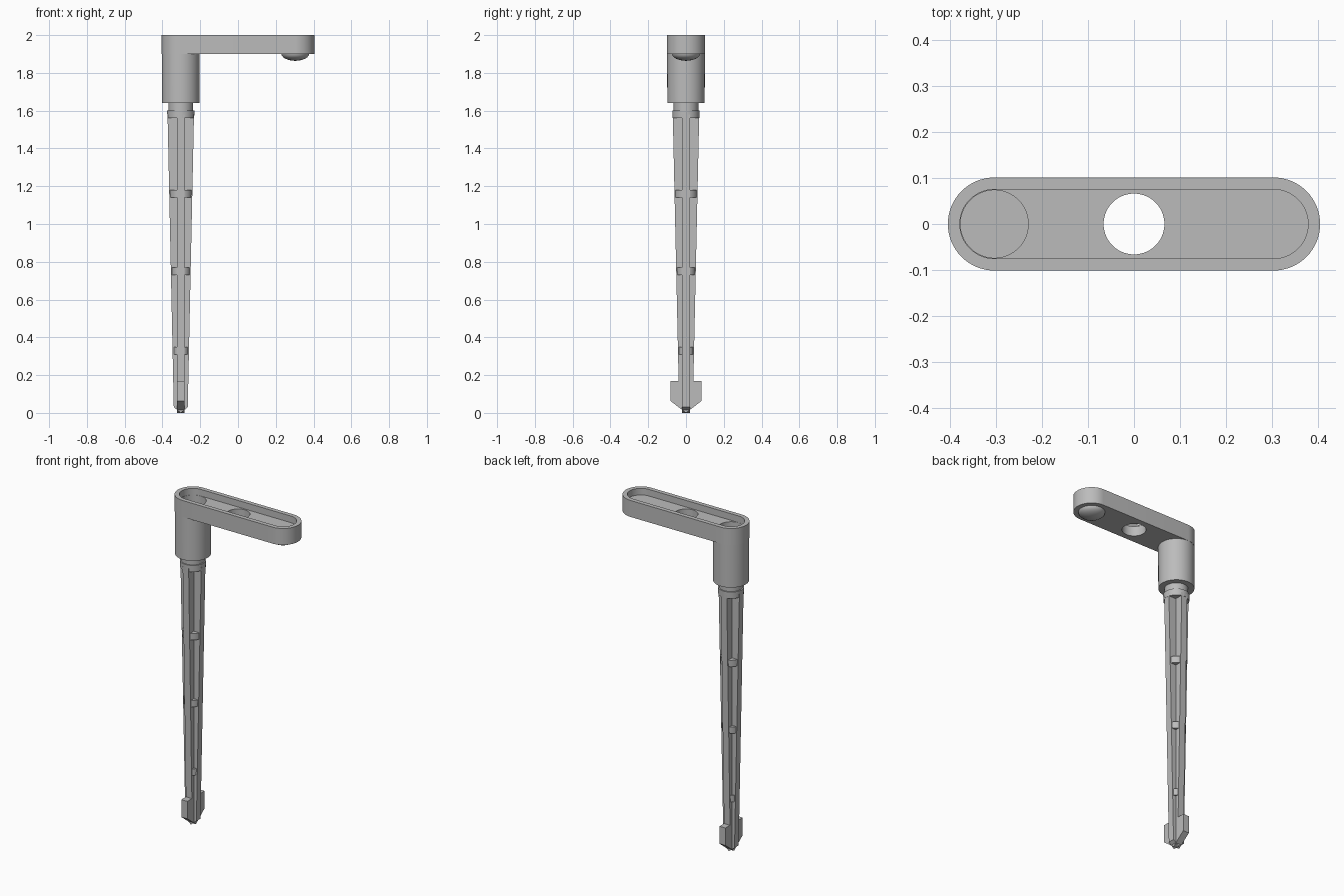
import bpy, bmesh, math
from mathutils import Vector

cube = bpy.data.objects.get("Cube")
if cube:
    bpy.data.objects.remove(cube)

grey = bpy.data.materials.new("plain grey")
grey.use_nodes = True
grey.diffuse_color = (0.5, 0.5, 0.5, 1)
grey.node_tree.nodes["Principled BSDF"].inputs["Base Color"].default_value = (0.5, 0.5, 0.5, 1)

AXIS = -0.303      # x of the barrel and stake; the arm's far end mirrors it
R_ARM = 0.101


def finish(name, bm):
    bmesh.ops.recalc_face_normals(bm, faces=bm.faces)
    mesh = bpy.data.meshes.new(name)
    bm.to_mesh(mesh)
    bm.free()
    mesh.materials.append(grey)
    ob = bpy.data.objects.new(name, mesh)
    bpy.context.collection.objects.link(ob)
    return ob


def prism(name, points, offset):
    """Extrude a closed outline of 3D points along offset."""
    bm = bmesh.new()
    face = bm.faces.new([bm.verts.new(p) for p in points])
    new = bmesh.ops.extrude_face_region(bm, geom=[face])["geom"]
    verts = [v for v in new if isinstance(v, bmesh.types.BMVert)]
    bmesh.ops.translate(bm, verts=verts, vec=offset)
    return finish(name, bm)


def stadium(name, radius, z0, z1, n=32):
    pts = []
    for side in (1, -1):
        for i in range(n + 1):
            a = math.pi * (i / n - 0.5)
            pts.append((side * (-AXIS + radius * math.cos(a)),
                        side * radius * math.sin(a), z0))
    return prism(name, pts, Vector((0, 0, z1 - z0)))


def lathe(name, x, profile, n=64):
    """Stack of rings from (radius, z) pairs, capped at both ends."""
    bm = bmesh.new()
    rings = [[bm.verts.new((x + r * math.cos(math.tau * i / n),
                            r * math.sin(math.tau * i / n), z)) for i in range(n)]
             for r, z in profile]
    for a, b in zip(rings, rings[1:]):
        for i in range(n):
            j = (i + 1) % n
            bm.faces.new((a[i], a[j], b[j], b[i]))
    bm.faces.new(rings[0])
    bm.faces.new(rings[-1])
    return finish(name, bm)


def smooth(ob):
    bpy.ops.object.select_all(action='DESELECT')
    ob.select_set(True)
    bpy.context.view_layer.objects.active = ob
    bpy.ops.object.shade_smooth_by_angle(angle=math.radians(30))


def combine(ob, other, operation):
    mod = ob.modifiers.new(operation.lower(), 'BOOLEAN')
    mod.operation = operation
    mod.solver = 'EXACT'
    mod.object = other
    bpy.context.view_layer.objects.active = ob
    bpy.ops.object.modifier_apply(modifier=mod.name)
    bpy.data.objects.remove(other)


# Arm with barrel, hollowed from above and pierced in the middle
arm = stadium("arm_and_barrel", R_ARM, 1.9, 2.0)
combine(arm, lathe("barrel", AXIS, [(0.099, 1.64), (0.1, 1.95)]), 'UNION')
combine(arm, stadium("recess_cutter", 0.075, 1.96, 2.1), 'DIFFERENCE')
combine(arm, lathe("bore_cutter", AXIS, [(0.0735, 1.67), (0.0735, 1.98)]), 'DIFFERENCE')
combine(arm, lathe("hole_cutter", 0, [(0.066, 1.8), (0.066, 2.1)]), 'DIFFERENCE')
smooth(arm)

# Rounded button under the free end
steps = [math.radians(a) for a in (88, 75, 60, 45, 30, 15, 0)]
button = lathe("button", -AXIS, [(0.074 * math.cos(a), 1.902 - 0.038 * math.sin(a))
                                 for a in steps])
smooth(button)

# Neck and collar joining barrel to stake
smooth(lathe("neck", AXIS, [(0.065, 1.59), (0.065, 1.65)]))
smooth(lathe("collar", AXIS, [(0.071, 1.56), (0.072, 1.6)]))

# Crossed tapering ribs; the front-to-back one carries the barbs
HALF = 0.02
side_outline = [(0.037, 0.03), (0.07, 1.58)]
barb_outline = [(0.083, 0.064), (0.083, 0.17), (0.039, 0.17), (0.07, 1.58)]


def mirrored(half):
    return [(0, 0)] + half + [(-w, z) for w, z in reversed(half)]


prism("side_rib", [(AXIS + w, -HALF, z) for w, z in mirrored(side_outline)],
      Vector((0, 2 * HALF, 0)))
prism("barbed_rib", [(AXIS - HALF, w, z) for w, z in mirrored(barb_outline)],
      Vector((2 * HALF, 0, 0)))

# Stiffening rings along the stake
for i, z in enumerate((0.33, 0.75, 1.16)):
    r = 0.034 + 0.0213 * z
    smooth(lathe(f"stake_ring_{i + 1}", AXIS, [(r, z - 0.02), (r + 0.001, z + 0.02)]))
